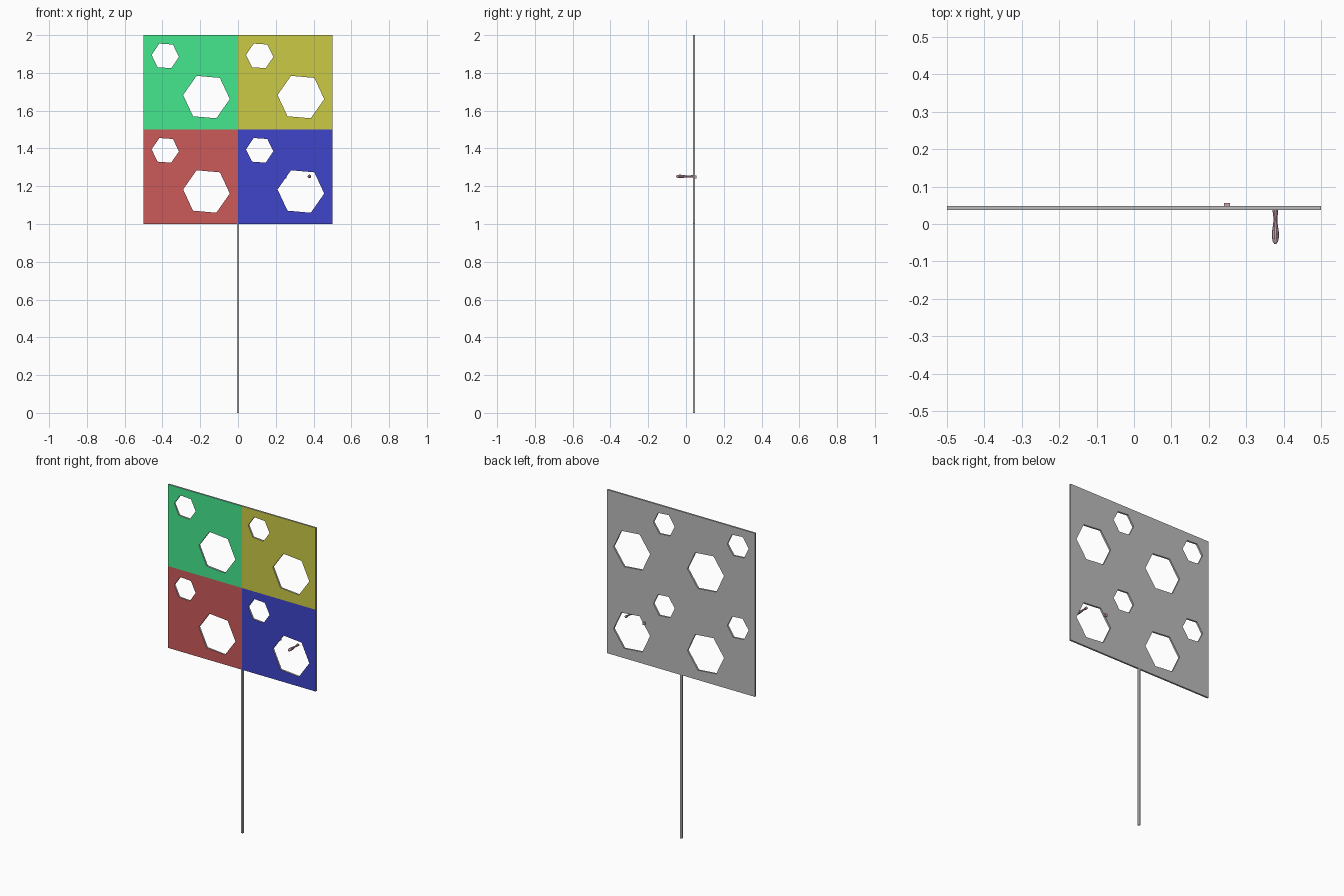
import bpy, bmesh
from math import cos, sin, radians, pi
from mathutils import Vector, Matrix

if "Cube" in bpy.data.objects:
    bpy.data.objects.remove(bpy.data.objects["Cube"])

Y_FRONT, Y_BACK = 0.037, 0.048


def material(name, rgb):
    m = bpy.data.materials.new(name)
    m.diffuse_color = (*rgb, 1)
    m.use_nodes = True
    m.node_tree.nodes["Principled BSDF"].inputs["Base Color"].default_value = m.diffuse_color
    return m


def finish(name, bm, mats=()):
    bmesh.ops.recalc_face_normals(bm, faces=bm.faces[:])
    me = bpy.data.meshes.new(name)
    bm.to_mesh(me)
    bm.free()
    for m in mats:
        me.materials.append(m)
    ob = bpy.data.objects.new(name, me)
    bpy.context.collection.objects.link(ob)
    return ob


def hexagon(cx, cz, r, turn):
    return [(cx + r * cos(radians(60 * i + turn)), cz + r * sin(radians(60 * i + turn))) for i in range(6)]


def add_loop(bm, points):
    vs = [bm.verts.new((x, Y_FRONT, z)) for x, z in points]
    return [bm.edges.new((vs[i - 1], vs[i])) for i in range(len(vs))]


# Board: four coloured quarters, each with a large and a small hexagonal hole
grey = material("grey", (0.5, 0.5, 0.5))
quarters = [
    (-0.5, 1.5, material("green", (0.06, 0.80, 0.27))),
    (0.0, 1.5, material("olive", (0.60, 0.59, 0.06))),
    (-0.5, 1.0, material("red", (0.60, 0.10, 0.10))),
    (0.0, 1.0, material("blue", (0.05, 0.06, 0.60))),
]
bm = bmesh.new()
for i, (x, z, _) in enumerate(quarters):
    outline = [(x, z), (x + 0.5, z), (x + 0.5, z + 0.5), (x, z + 0.5)]
    edges = add_loop(bm, outline)
    edges += add_loop(bm, hexagon(x + 0.333, z + 0.172, 0.124, -5))
    edges += add_loop(bm, hexagon(x + 0.115, z + 0.39, 0.0725, -4))
    filled = bmesh.ops.triangle_fill(bm, use_beauty=True, edges=edges, normal=(0, -1, 0))
    for f in filled["geom"]:
        if isinstance(f, bmesh.types.BMFace):
            f.material_index = i + 1
bmesh.ops.remove_doubles(bm, verts=bm.verts[:], dist=0.0001)
front = bm.faces[:]
ext = bmesh.ops.extrude_face_region(bm, geom=front, use_keep_orig=True)
moved = [g for g in ext["geom"] if isinstance(g, bmesh.types.BMVert)]
bmesh.ops.translate(bm, verts=moved, vec=(0, Y_BACK - Y_FRONT, 0))
keep = set(front)
for f in bm.faces:
    if f not in keep:
        f.material_index = 0
finish("board", bm, [grey] + [q[2] for q in quarters])


def box(name, centre, size, mats=()):
    bm = bmesh.new()
    bmesh.ops.create_cube(bm, size=1, matrix=Matrix.Translation(centre) @ Matrix.Diagonal((*size, 1)))
    return finish(name, bm, mats)


# Post below the board
box("post", (0, 0.0425, 0.5), (0.011, 0.011, 1.0))

# Turned handle, lathed along y
pink = material("pink", (0.60, 0.36, 0.45))
profile = [(0.003, -0.053), (0.007, -0.047), (0.0095, -0.035), (0.009, -0.02),
           (0.006, 0.0), (0.005, 0.015), (0.007, 0.03), (0.008, 0.042)]
bm = bmesh.new()
N = 10
rings = [[bm.verts.new((0.378 + r * cos(2 * pi * k / N), y, 1.252 + r * sin(2 * pi * k / N)))
          for k in range(N)] for r, y in profile]
for a, b in zip(rings, rings[1:]):
    for k in range(N):
        bm.faces.new((a[k - 1], a[k], b[k], b[k - 1]))
bm.faces.new(rings[0])
bm.faces.new(rings[-1])
handle = finish("handle", bm, [pink])
bpy.context.view_layer.objects.active = handle
handle.select_set(True)
bpy.ops.object.shade_smooth_by_angle()

# Small catch behind the board
box("catch", (0.248, 0.051, 1.25), (0.016, 0.009, 0.016), [pink])
